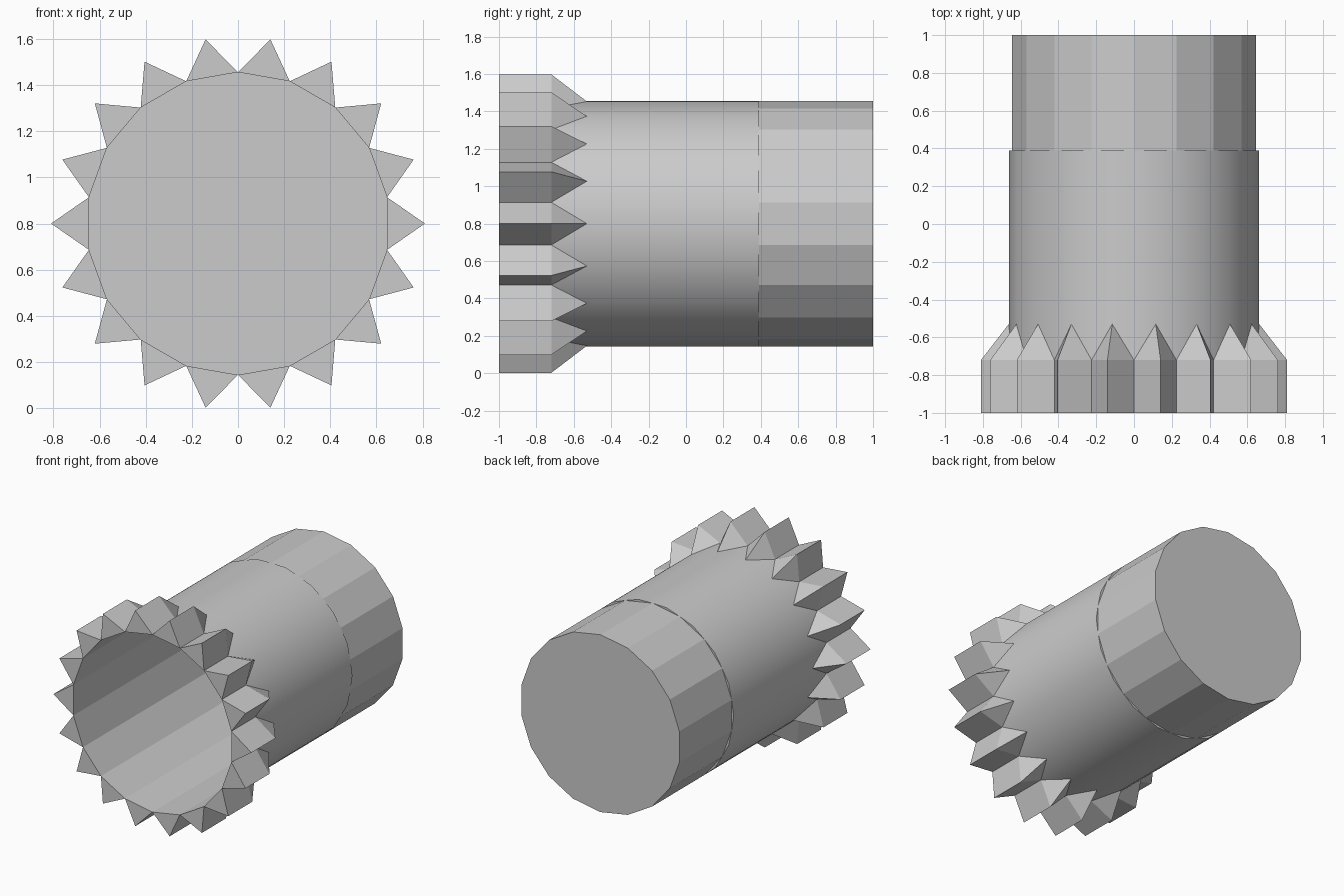
import bpy, bmesh, math

if "Cube" in bpy.data.objects:
    bpy.data.objects.remove(bpy.data.objects["Cube"])

SIDES = 18
CZ = 0.80                       # axis height
R_TUBE, R_BODY, R_TIP = 0.656, 0.663, 0.81
FRONT, SHOULDER, POINT, STEP, BACK = -1.0, -0.72, -0.53, 0.39, 1.0


def at(deg, r, y):
    a = math.radians(deg)       # measured from the top, towards +x
    return (r * math.sin(a), y, CZ + r * math.cos(a))


def build(name, faces):
    """faces: list of (points, smooth)"""
    bm = bmesh.new()
    for pts, smooth in faces:
        f = bm.faces.new([bm.verts.new(p) for p in pts])
        f.smooth = smooth
    bmesh.ops.remove_doubles(bm, verts=bm.verts, dist=0.0005)
    bmesh.ops.recalc_face_normals(bm, faces=bm.faces)
    me = bpy.data.meshes.new(name)
    bm.to_mesh(me)
    bm.free()
    ob = bpy.data.objects.new(name, me)
    bpy.context.collection.objects.link(ob)
    return ob


step = 360 / SIDES
tube, sleeve, teeth = [], [], []
for i in range(SIDES):
    a, m, b = i * step, (i + 0.5) * step, (i + 1) * step

    # flat-sided inner tube, open at the front
    tube.append(([at(a, R_TUBE, FRONT), at(b, R_TUBE, FRONT),
                  at(b, R_TUBE, BACK), at(a, R_TUBE, BACK)], False))

    # smooth sleeve: bulged middle line starts at each tooth point
    for c in (a, b):
        sleeve.append(([at(c, R_TUBE, SHOULDER), at(m, R_BODY, POINT),
                        at(m, R_BODY, STEP), at(c, R_TUBE, STEP)], True))
    sleeve.append(([at(a, R_TUBE, STEP), at(m, R_BODY, STEP),
                    at(b, R_TUBE, STEP)], False))

    # tooth: triangular prism tapering to a point on the sleeve
    teeth.append(([at(a, R_TUBE, FRONT), at(m, R_TIP, FRONT),
                   at(b, R_TUBE, FRONT)], False))
    for c in (a, b):
        teeth.append(([at(c, R_TUBE, FRONT), at(m, R_TIP, FRONT),
                       at(m, R_TIP, SHOULDER), at(c, R_TUBE, SHOULDER)], False))
        teeth.append(([at(c, R_TUBE, SHOULDER), at(m, R_TIP, SHOULDER),
                       at(m, R_BODY, POINT)], False))

# closed back end
tube.append(([at(i * step, R_TUBE, BACK) for i in range(SIDES)], False))

build("tube", tube)
build("sleeve", sleeve)
build("grip_teeth", teeth)
